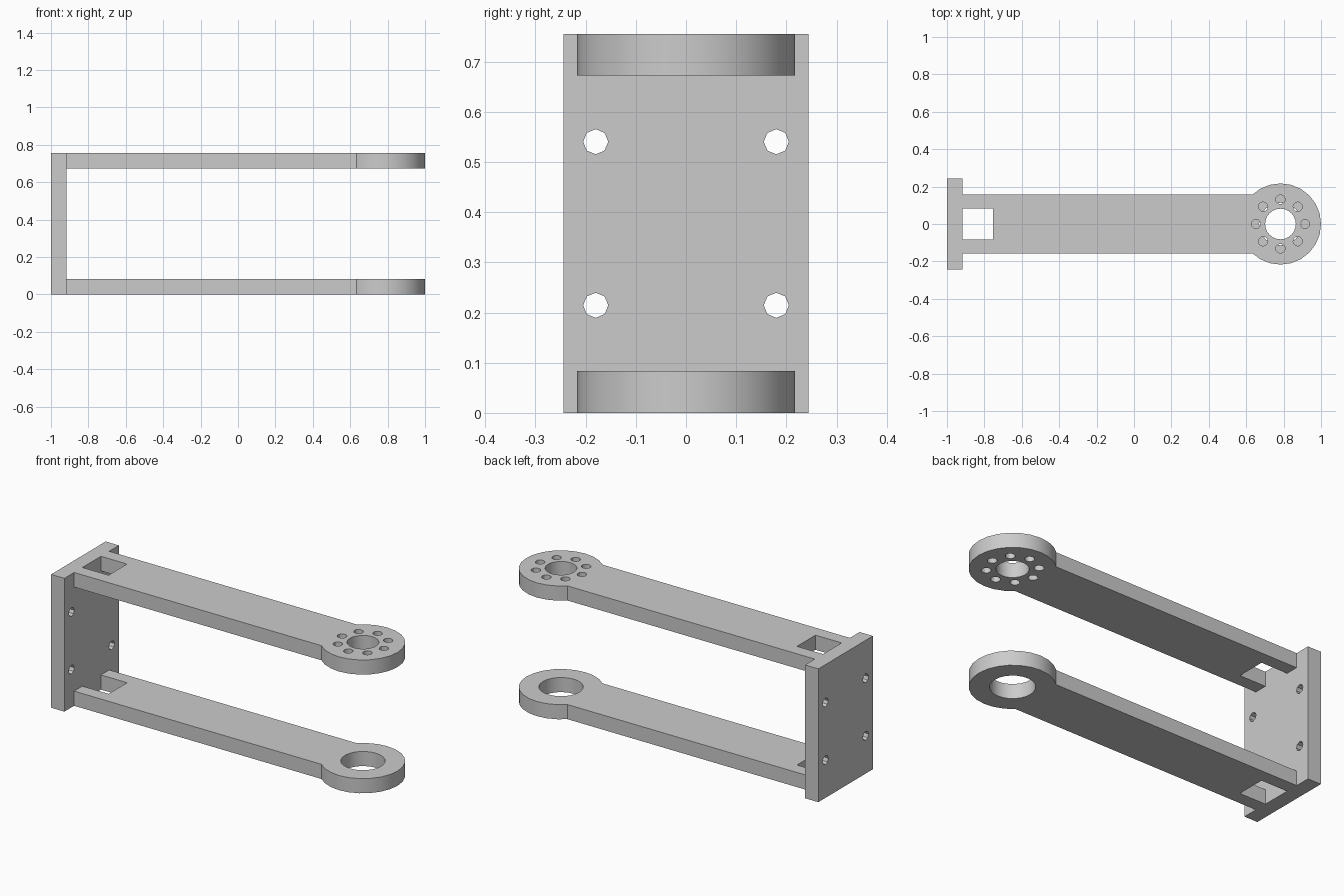
import bpy
import bmesh
from math import cos, sin, pi, radians
from mathutils import Matrix

if "Cube" in bpy.data.objects:
    bpy.data.objects.remove(bpy.data.objects["Cube"])

THICK = 0.083
HEIGHT = 0.755
PLATE_HALF = 0.244
ARM_HALF = 0.157
ARM_START = -1 + THICK
HUB_R = 0.217
HUB_X = 1 - HUB_R

grey = bpy.data.materials.new("bracket grey")
grey.use_nodes = True
grey.diffuse_color = (0.6, 0.6, 0.6, 1)
grey.node_tree.nodes["Principled BSDF"].inputs["Base Color"].default_value = (0.6, 0.6, 0.6, 1)


def circle(cx, cy, r, n):
    return [(cx + r * cos(2 * pi * i / n), cy + r * sin(2 * pi * i / n)) for i in range(n)]


def cut_sheet(name, loops, matrix):
    """Extrude an outline with holes by THICK, then place it with a matrix."""
    curve = bpy.data.curves.new(name + "_profile", "CURVE")
    curve.dimensions = "2D"
    curve.fill_mode = "BOTH"
    curve.extrude = THICK / 2
    for loop in loops:
        spline = curve.splines.new("POLY")
        spline.points.add(len(loop) - 1)
        for point, (x, y) in zip(spline.points, loop):
            point.co = (x, y, 0, 1)
        spline.use_cyclic_u = True
    helper = bpy.data.objects.new(name + "_profile", curve)
    bpy.context.collection.objects.link(helper)
    graph = bpy.context.evaluated_depsgraph_get()
    mesh = bpy.data.meshes.new_from_object(helper.evaluated_get(graph))
    bpy.data.objects.remove(helper)
    bpy.data.curves.remove(curve)

    # Weld caps to walls and tidy the flat faces
    bm = bmesh.new()
    bm.from_mesh(mesh)
    bmesh.ops.remove_doubles(bm, verts=bm.verts, dist=0.0001)
    bmesh.ops.recalc_face_normals(bm, faces=bm.faces)
    bm.transform(matrix)
    bm.to_mesh(mesh)
    bm.free()
    mesh.name = name
    mesh.materials.clear()
    mesh.materials.append(grey)
    obj = bpy.data.objects.new(name, mesh)
    bpy.context.collection.objects.link(obj)
    bpy.ops.object.select_all(action="DESELECT")
    obj.select_set(True)
    bpy.context.view_layer.objects.active = obj
    bpy.ops.object.shade_smooth_by_angle(angle=radians(30))
    return obj


# Arm outline: notched root, straight sides, round hub
notch_half, notch_end = 0.083, -0.753
neck_x = HUB_X - (HUB_R ** 2 - ARM_HALF ** 2) ** 0.5
hub_arc = [(HUB_X + HUB_R * cos(radians(a)), HUB_R * sin(radians(a))) for a in range(-120, 121, 15)]
arm = [(notch_end, notch_half), (notch_end, -notch_half), (ARM_START, -notch_half),
       (ARM_START, -ARM_HALF), (neck_x, -ARM_HALF), *hub_arc,
       (neck_x, ARM_HALF), (ARM_START, ARM_HALF), (ARM_START, notch_half)]

# Upper arm has a ring of screw holes, lower arm a plain wide bore
screws = [circle(x, y, 0.025, 12) for x, y in circle(HUB_X, 0, 0.131, 8)]
cut_sheet("upper_arm", [arm, circle(HUB_X, 0, 0.082, 24), *screws],
          Matrix.Translation((0, 0, HEIGHT - THICK / 2)))
cut_sheet("lower_arm", [arm, circle(HUB_X, 0, 0.114, 24)],
          Matrix.Translation((0, 0, THICK / 2)))

# Mounting plate: profile drawn in y and z, with four bolt holes
plate = [(-PLATE_HALF, 0), (PLATE_HALF, 0), (PLATE_HALF, HEIGHT), (-PLATE_HALF, HEIGHT)]
bolts = [circle(y, HEIGHT / 2 + dz, 0.025, 8) for y in (-0.18, 0.18) for dz in (-0.163, 0.163)]
stand_up = Matrix(((0, 0, 1, 0), (1, 0, 0, 0), (0, 1, 0, 0), (0, 0, 0, 1)))
cut_sheet("mounting_plate", [plate, *bolts],
          Matrix.Translation((-1 + THICK / 2, 0, 0)) @ stand_up)
